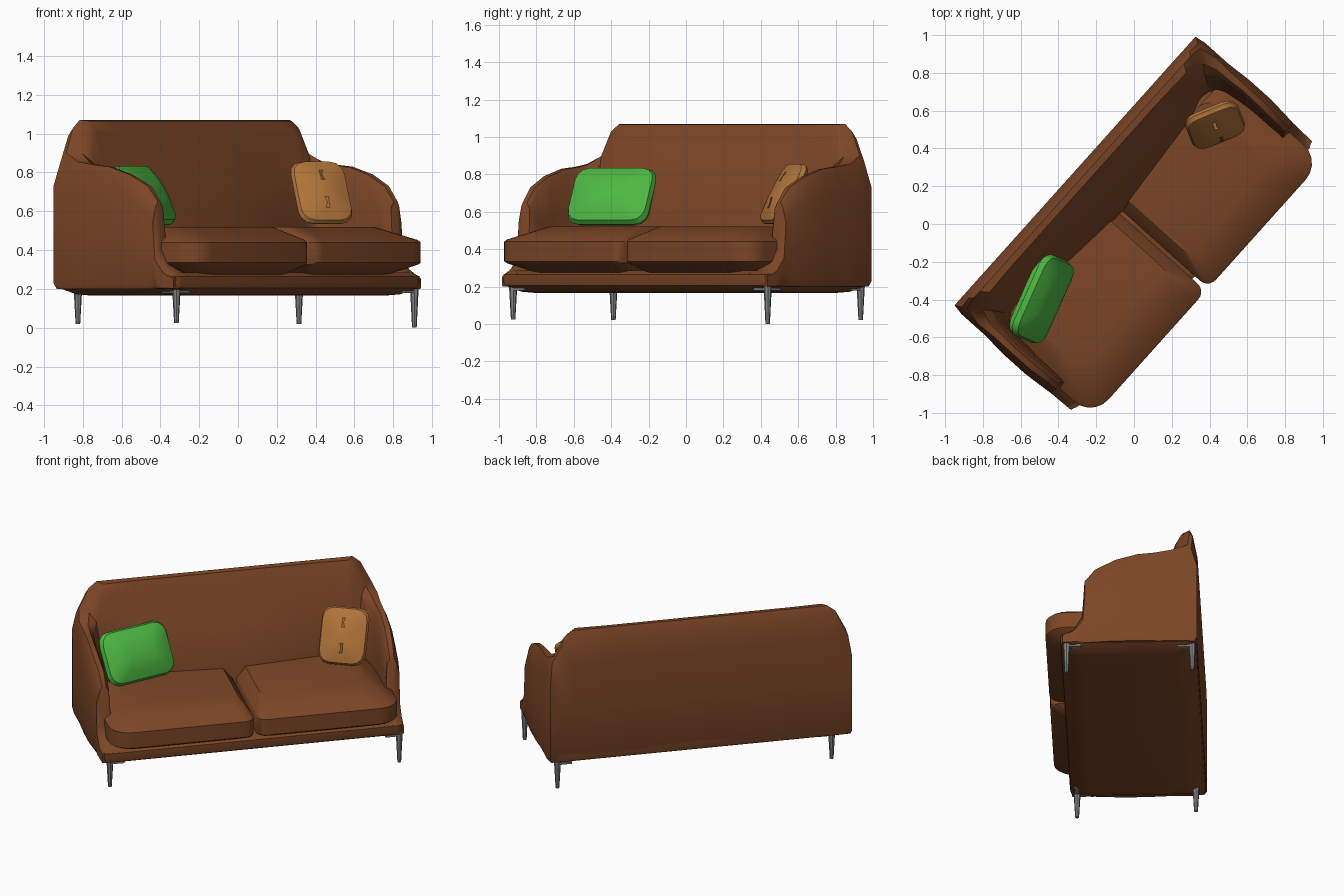
import bpy, bmesh, math
from mathutils import Matrix, Vector

if "Cube" in bpy.data.objects:
    bpy.data.objects.remove(bpy.data.objects["Cube"])

TURN = Matrix.Rotation(math.radians(48.1), 4, 'Z')   # whole sofa is turned in plan


def mat(name, rgb):
    m = bpy.data.materials.new(name)
    m.diffuse_color = (*rgb, 1)
    m.use_nodes = True
    m.node_tree.nodes["Principled BSDF"].inputs["Base Color"].default_value = m.diffuse_color
    return m


BROWN = mat("brown_leather", (0.205, 0.062, 0.020))
GREEN = mat("green_fabric", (0.075, 0.480, 0.056))
TAN = mat("tan_fabric", (0.440, 0.175, 0.042))
GREY = mat("grey_metal", (0.23, 0.23, 0.23))


def finish(bm, name, material, matrix, smooth=None):
    bmesh.ops.recalc_face_normals(bm, faces=bm.faces)
    bm.transform(matrix)
    me = bpy.data.meshes.new(name)
    bm.to_mesh(me)
    bm.free()
    ob = bpy.data.objects.new(name, me)
    bpy.context.collection.objects.link(ob)
    me.materials.append(material)
    if smooth:
        bpy.ops.object.select_all(action='DESELECT')
        ob.select_set(True)
        bpy.context.view_layer.objects.active = ob
        bpy.ops.object.shade_smooth_by_angle(angle=math.radians(smooth))
    return ob


def loft(rings, name, material, matrix, smooth=None):
    """Skin closed rings of points and cap both ends."""
    bm = bmesh.new()
    vs = [[bm.verts.new(p) for p in r] for r in rings]
    n = len(vs[0])
    for a, b in zip(vs, vs[1:]):
        for i in range(n):
            j = (i + 1) % n
            bm.faces.new((a[i], a[j], b[j], b[i]))
    bm.faces.new(vs[0])
    bm.faces.new(vs[-1])
    return finish(bm, name, material, matrix, smooth)


def rrect(x0, x1, y0, y1, z, radii, steps=4):
    """Rounded rectangle; radii order: left-front, right-front, right-back, left-back."""
    corners = ((x0, y0, 1, 1), (x1, y0, -1, 1), (x1, y1, -1, -1), (x0, y1, 1, -1))
    pts = []
    for k, ((x, y, sx, sy), r) in enumerate(zip(corners, radii)):
        for i in range(steps + 1):
            a = math.pi + k * math.pi / 2 + i * math.pi / 2 / steps
            pts.append((x + sx * r + r * math.cos(a), y + sy * r + r * math.sin(a), z))
    return pts


# Back and arms: one U-shaped loft.
# Each station: height, then outer, ridge, inner-top and inner-low plan points
half = [
    (1.07, (.00, .42), (.00, .37), (.00, .31), (.00, .09)),
    (1.07, (.60, .42), (.60, .37), (.58, .31), (.58, .14)),
    (1.07, (.82, .42), (.81, .37), (.76, .30), (.72, .18)),
    (1.03, (.90, .42), (.86, .37), (.80, .28), (.75, .18)),
    (.90, (.955, .42), (.925, .36), (.84, .25), (.79, .17)),
    (.855, (.965, .36), (.945, .26), (.87, .19), (.82, .14)),
    (.84, (.965, .20), (.940, .16), (.88, .12), (.84, .09)),
    (.83, (.975, .05), (.940, .05), (.89, .04), (.85, .02)),
    (.79, (.975, -.10), (.940, -.09), (.885, -.09), (.86, -.09)),
    (.73, (.965, -.22), (.930, -.21), (.880, -.21), (.86, -.20)),
    (.65, (.960, -.27), (.925, -.275), (.880, -.27), (.86, -.25)),
    (.40, (.960, -.285), (.925, -.29), (.870, -.29), (.83, -.28)),
    (.31, (.958, -.34), (.920, -.34), (.850, -.34), (.78, -.34)),
    (.27, (.955, -.41), (.900, -.42), (.800, -.42), (.70, -.41)),
]


def section(st, s):
    h, o, m, t, l = st[0] - .2, *[Vector((p[0] * s, p[1])) for p in st[1:]]
    prof = [(o.lerp(m, .25), 0), (o, .04), (o, .4), (o, .76), (o.lerp(m, .6), .95), (m, 1),
            (m.lerp(t, .6), .995), (t, .93), (t.lerp(l, .5), .65), (l, .35), (l, 0)]
    return [(p.x, p.y, .2 + h * f) for p, f in prof]


rings = [section(s, -1) for s in reversed(half)] + [section(s, 1) for s in half[1:]]
loft(rings, "back_and_arms", BROWN, TURN, 40)

# Base with rounded underside and a soft front lip
base = []
for z, d in ((.165, .13), (.172, .07), (.205, .005), (.23, 0), (.265, 0), (.285, .03)):
    base.append(rrect(-.957 + d, .957 - d, -.425 + d, .42 - d, z, (.05,) * 4))
loft(base, "base", BROWN, TURN, 40)

# Two seat cushions, bevelled above and below
for side, name in ((1, "right_seat_cushion"), (-1, "left_seat_cushion")):
    rows = []
    #  z, front inset, outer inset, split inset
    for z, f, o, c in ((.27, .12, .14, .06), (.325, .01, .01, .0), (.335, 0, 0, 0),
                       (.44, 0, 0, 0), (.452, .012, .01, .004), (.52, .19, .15, .06)):
        r = rrect(.01 + c, .912 - o, -.52 + f, .16, z, (.06, .13, .08, .02), 5)
        rows.append([(x * side, y, zz) for x, y, zz in r])
    loft(rows, name, BROWN, TURN, 25)


# Throw pillows: puffed rounded slabs leaning back
def pillow(name, material, centre, w, h, t, yaw, lean):
    a, b = math.radians(yaw), math.radians(lean)
    n = Vector((math.sin(a), -math.cos(a), 0))
    up = Vector((0, 0, 1))
    xd = Vector((math.cos(a), math.sin(a), 0))
    yd = up * math.cos(b) - n * math.sin(b)
    zd = n * math.cos(b) + up * math.sin(b)
    m = Matrix((xd, yd, zd)).transposed().to_4x4()
    m.translation = centre
    rows = []
    for z, d in ((-.5, .13), (-.42, .07), (-.2, .01), (0, 0), (.2, .01), (.42, .07), (.5, .13)):
        k = .07 if d < .1 else .03
        rows.append(rrect(-w / 2 + d, w / 2 - d, -h / 2 + d, h / 2 - d, z * t, (k,) * 4, 3))
    loft(rows, name, material, m, 30)


pillow("green_pillow", GREEN, (-.49, -.395, .68), .47, .34, .15, 66, 30)
pillow("tan_pillow", TAN, (.43, .525, .695), .30, .36, .11, 22, 28)

# Tapered metal legs with small corner brackets
for name, u, v, foot in (("front_right_leg", .932, -.385, 0), ("back_right_leg", .905, .39, .02),
                         ("back_left_leg", -.84, .355, .02), ("front_left_leg", -.90, -.381, .025)):
    bm = bmesh.new()
    bmesh.ops.create_cone(bm, cap_ends=True, segments=8, radius1=.012, radius2=.022,
                          depth=.2 - foot, matrix=Matrix.Translation((u, v, .1 + foot / 2)))
    su, sv = math.copysign(1, u), math.copysign(1, v)
    for dx, dy, sx, sy in ((-.045 * su, 0, .09, .03), (0, -.045 * sv, .03, .09)):
        bmesh.ops.create_cube(bm, size=1, matrix=Matrix.Translation((u + dx, v + dy, .186))
                              @ Matrix.Diagonal((sx, sy, .012, 1)))
    finish(bm, name, GREY, TURN, 30)
